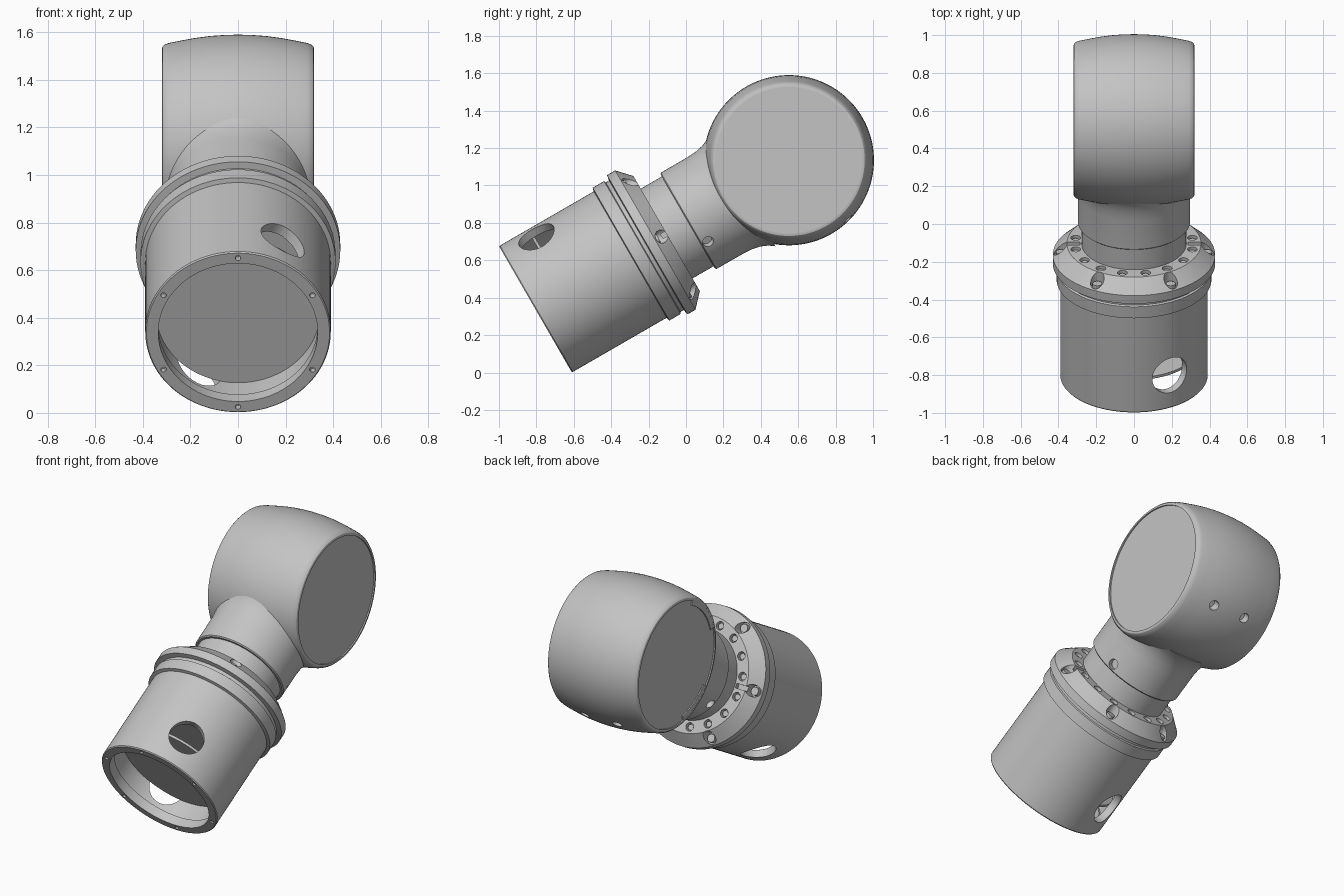
import bpy, bmesh, math
from math import sin, cos, pi, radians
from mathutils import Matrix, Vector

if "Cube" in bpy.data.objects:
    bpy.data.objects.remove(bpy.data.objects["Cube"], do_unlink=True)

grey = bpy.data.materials.new("satin grey")
grey.use_nodes = True
grey.diffuse_color = (0.55, 0.55, 0.55, 1)
grey.node_tree.nodes["Principled BSDF"].inputs["Base Color"].default_value = (0.55, 0.55, 0.55, 1)

# Arm frame: z runs up the sloping axis; drum frame: z runs along world x
ARM = Matrix.Translation((0, -0.805, 0.338)) @ Matrix.Rotation(radians(-60), 4, 'X')
DRUM = Matrix.Translation((0, 0.55, 1.135)) @ Matrix.Rotation(radians(90), 4, 'Y')


def make(name, bm, frame):
    bmesh.ops.recalc_face_normals(bm, faces=bm.faces)
    mesh = bpy.data.meshes.new(name)
    bm.to_mesh(mesh)
    bm.free()
    mesh.materials.append(grey)
    ob = bpy.data.objects.new(name, mesh)
    bpy.context.collection.objects.link(ob)
    ob.matrix_world = frame
    return ob


def activate(ob):
    bpy.ops.object.select_all(action='DESELECT')
    ob.select_set(True)
    bpy.context.view_layer.objects.active = ob


def smooth(ob):
    activate(ob)
    bpy.ops.object.shade_smooth_by_angle(angle=radians(30))


def lathe(profile, steps=96):
    """Spin (radius, height) points around z."""
    bm = bmesh.new()
    verts = [bm.verts.new((r, 0, h)) for r, h in profile]
    edges = [bm.edges.new(pair) for pair in zip(verts, verts[1:])]
    bmesh.ops.spin(bm, geom=verts + edges, cent=(0, 0, 0), axis=(0, 0, 1),
                   angle=2 * pi, steps=steps, use_merge=True)
    bmesh.ops.remove_doubles(bm, verts=bm.verts, dist=1e-5)
    return bm


def rod(bm, start, end, radius, sides=24):
    """Add a capped cylinder between two points."""
    start, end = Vector(start), Vector(end)
    axis = end - start
    place = Matrix.Translation((start + end) / 2) @ axis.to_track_quat('Z', 'Y').to_matrix().to_4x4()
    bmesh.ops.create_cone(bm, cap_ends=True, segments=sides, radius1=radius,
                          radius2=radius, depth=axis.length, matrix=place)


def around(angle, r, h):
    """Point at an angle from the upper side of the arm towards +x."""
    return (r * sin(radians(angle)), -r * cos(radians(angle)), h)


def cut(ob, bm, frame):
    cutter = make("cutter", bm, frame)
    cutter.hide_render = True
    mod = ob.modifiers.new("cut", 'BOOLEAN')
    mod.operation, mod.solver, mod.object = 'DIFFERENCE', 'EXACT', cutter
    activate(ob)
    bpy.ops.object.modifier_apply(modifier=mod.name)
    bpy.data.objects.remove(cutter, do_unlink=True)


# Hollow body with stepped flange and inner sleeve
body = make("body", lathe([
    (0, 0.36), (0.345, 0.36), (0.345, 0.06), (0.335, 0.06), (0.335, 0),
    (0.385, 0), (0.39, 0.006), (0.39, 0.585), (0.41, 0.59), (0.41, 0.66),
    (0.40, 0.665), (0.40, 0.685), (0.43, 0.69), (0.43, 0.74), (0.355, 0.81),
    (0.277, 0.81), (0.277, 0.946), (0, 0.946)]), ARM)

flange_angles = [30 + 60 * i for i in range(6)]
ring_angles = [11.25 + 22.5 * i for i in range(16)]

# Slots at the two sides of the flange
slots = bmesh.new()
for side in (-1, 1):
    bmesh.ops.create_cube(slots, size=1, matrix=Matrix.Translation((side * 0.335, 0, 0.81))
                          @ Matrix.Diagonal((0.1, 0.028, 0.06, 1)))
cut(body, slots, ARM)

# Bolt bores, rim screw holes and the round window through both walls
bores = bmesh.new()
for a in flange_angles:
    rod(bores, around(a, 0.388, 0.735), around(a, 0.388, 0.9), 0.036)
for a in ring_angles:
    rod(bores, around(a, 0.315, 0.775), around(a, 0.315, 0.9), 0.026, 16)
for i in range(6):
    rod(bores, around(60 * i, 0.361, -0.05), around(60 * i, 0.361, 0.03), 0.012, 12)
rod(bores, around(30, 0.6, 0.2), around(210, 0.6, 0.2), 0.105, 48)
cut(body, bores, ARM)
smooth(body)

# Closing plate inside the body
plate = bmesh.new()
rod(plate, (0, 0, 0.175), (0, 0, 0.19), 0.345, 96)
smooth(make("inner_plate", plate, ARM))

# Bolt heads seated in the bores
heads = bmesh.new()
for a in flange_angles:
    rod(heads, around(a, 0.388, 0.73), around(a, 0.388, 0.76), 0.025, 16)
for a in ring_angles:
    rod(heads, around(a, 0.315, 0.77), around(a, 0.315, 0.797), 0.018, 12)
smooth(make("bolt_heads", heads, ARM))

# Neck flaring into the drum, kept within the drum's width
neck_bm = lathe([(0, 0.94), (0.29, 0.94), (0.297, 0.946), (0.298, 1.12), (0.302, 1.17),
                 (0.311, 1.21), (0.328, 1.25), (0.35, 1.28), (0, 1.28)])
for v in neck_bm.verts:
    v.co.x = max(-0.303, min(0.303, v.co.x))
neck = make("neck", neck_bm, ARM)
neck_holes = bmesh.new()
for a in (120, 240):
    rod(neck_holes, around(a, 0.26, 0.98), around(a, 0.4, 0.98), 0.03)
cut(neck, neck_holes, ARM)
smooth(neck)

# Barrel-shaped drum with recessed end discs
half = [(0.455, 0), (0.4535, 0.06), (0.449, 0.12), (0.441, 0.18), (0.43, 0.24),
        (0.42, 0.29), (0.414, 0.307), (0.405, 0.317), (0.395, 0.32), (0.39, 0.32),
        (0.39, 0.312), (0, 0.312)]
drum = make("drum", lathe([(r, -h) for r, h in reversed(half[1:])] + half, 128), DRUM)
drum_holes = bmesh.new()
for x in (-0.115, 0.115):
    rod(drum_holes, (x, 0.55 + 0.28, 1.135 - 0.28), (x, 0.55 + 0.4, 1.135 - 0.4), 0.03)
cut(drum, drum_holes, Matrix())
smooth(drum)

# Raised arcs on the right-hand end disc, on the side towards the neck
arcs = bmesh.new()
for first, last in ((15, 65), (-80, -40)):
    rows = []
    for i in range(13):
        a = radians(first + (last - first) * i / 12)
        rows.append([arcs.verts.new((x, 0.55 - r * cos(a), 1.135 + r * sin(a)))
                     for r, x in ((0.36, -0.31), (0.36, -0.319), (0.391, -0.319), (0.391, -0.31))])
    for p, q in zip(rows, rows[1:]):
        for k in range(4):
            arcs.faces.new((p[k], p[(k + 1) % 4], q[(k + 1) % 4], q[k]))
    arcs.faces.new(rows[0])
    arcs.faces.new(rows[-1])
smooth(make("end_arcs", arcs, Matrix()))
